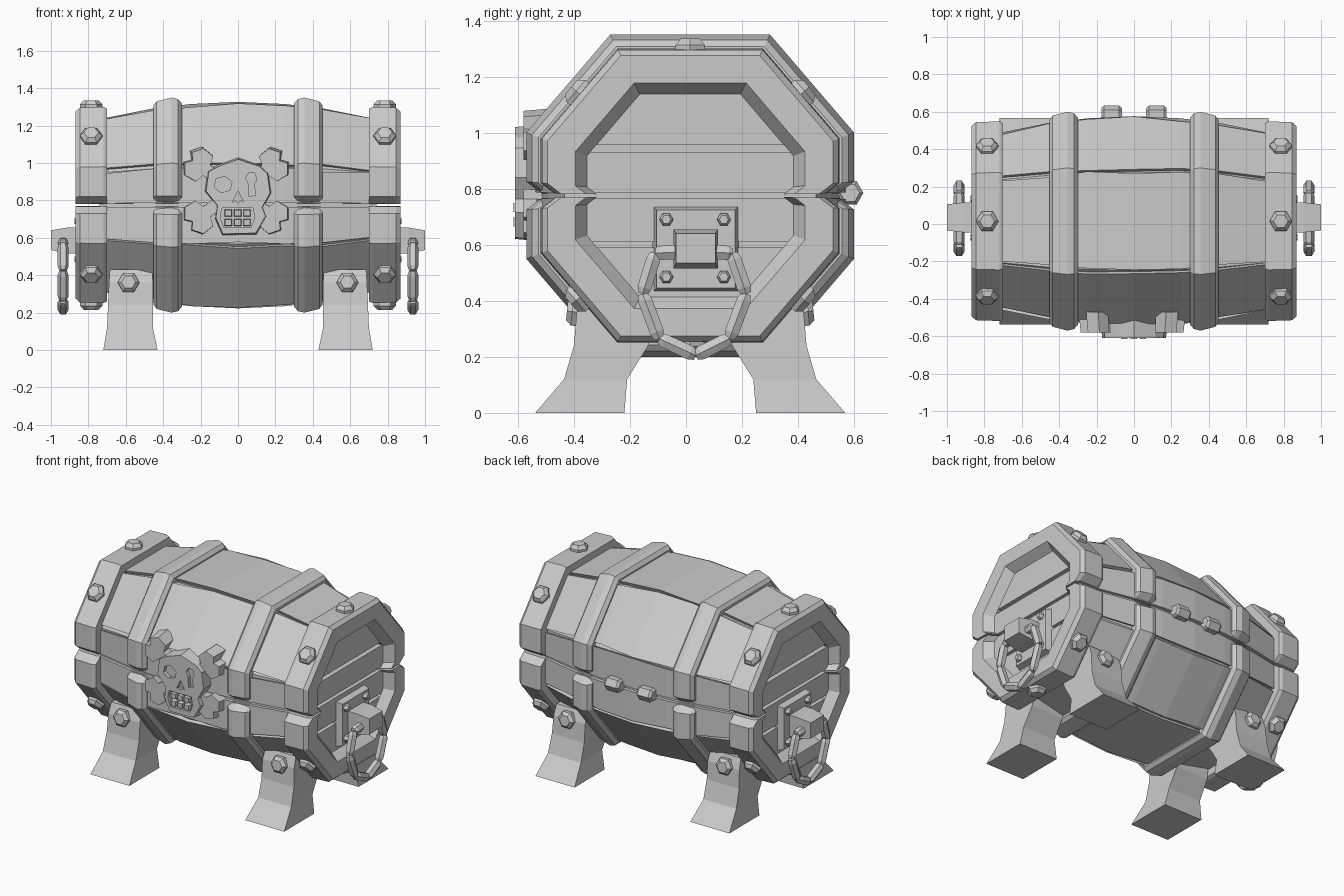
import bpy, bmesh, math, random
from mathutils import Vector, Matrix

if "Cube" in bpy.data.objects:
    bpy.data.objects.remove(bpy.data.objects["Cube"])

random.seed(4)
CY, CZ = 0.015, 0.775                     # barrel axis
grey = bpy.data.materials.new("grey")
grey.diffuse_color = (0.6, 0.6, 0.6, 1)
grey.use_nodes = True
grey.node_tree.nodes["Principled BSDF"].inputs["Base Color"].default_value = grey.diffuse_color


def make(name, verts, faces):
    me = bpy.data.meshes.new(name)
    me.from_pydata(verts, [], faces)
    bm = bmesh.new()
    bm.from_mesh(me)
    bmesh.ops.recalc_face_normals(bm, faces=bm.faces)
    bm.to_mesh(me)
    bm.free()
    me.materials.append(grey)
    ob = bpy.data.objects.new(name, me)
    bpy.context.collection.objects.link(ob)
    return ob


def loft(name, rings):
    """Skin a list of equal closed rings and cap both ends."""
    n = len(rings[0])
    verts = [p for r in rings for p in r]
    faces = [(i * n + j, i * n + (j + 1) % n, (i + 1) * n + (j + 1) % n, (i + 1) * n + j)
             for i in range(len(rings) - 1) for j in range(n)]
    faces += [tuple(range(n)), tuple(range(len(verts) - n, len(verts)))]
    return make(name, verts, faces)


def slab_y(name, pts, y0, y1, inset=1.0):
    """Extrude an x/z outline along y, the front optionally tapered."""
    cx = sum(p[0] for p in pts) / len(pts)
    cz = sum(p[1] for p in pts) / len(pts)
    return loft(name, [[(x, y0, z) for x, z in pts],
                       [(cx + (x - cx) * inset, y1, cz + (z - cz) * inset) for x, z in pts]])


def slab_x(name, pts, x0, x1, inset=1.0):
    cy = sum(p[0] for p in pts) / len(pts)
    cz = sum(p[1] for p in pts) / len(pts)
    return loft(name, [[(x0, y, z) for y, z in pts],
                       [(x1, cy + (y - cy) * inset, cz + (z - cz) * inset) for y, z in pts]])


def bolt(name, pos, normal, r=0.06, h=0.04):
    normal = Vector(normal).normalized()
    q = normal.to_track_quat('Z', 'Y')
    rings = []
    for rr, d in ((r, -0.02), (r, h * 0.45), (r * 0.65, h)):
        rings.append([tuple(Vector(pos) + q @ Vector((rr * math.cos(k * math.pi / 3),
                     rr * math.sin(k * math.pi / 3), d))) for k in range(6)])
    loft(name, rings)


def at(x, y, z, s):
    return (x, CY + y * s, CZ + z * s)


# Half octagon with notched ends, shared by the hoops
ARC = [(0.53, 0.008), (0.585, 0.05), (0.585, 0.225), (0.285, 0.575)]
ARC += [(-y, z) for y, z in reversed(ARC)]
OCT = [(0.585, 0.225), (0.285, 0.575), (-0.285, 0.575), (-0.585, 0.225),
       (-0.585, -0.225), (-0.285, -0.575), (0.285, -0.575), (0.585, -0.225)]


def hoop(name, section, side):
    for part, up in (("upper", 1), ("lower", -1)):
        loft(part + "_" + name, [[at(x * side, y, z * up, s) for x, s in section] for y, z in ARC])


# Barrel core and staves
BODY = [(-0.74, 0.80), (-0.45, 0.90), (-0.25, 0.94), (0, 0.96), (0.25, 0.94), (0.45, 0.90), (0.74, 0.80)]
loft("barrel_core", [[at(x, y, z, s * 0.96) for y, z in OCT] for x, s in BODY])
EDGES = [((0.585, 0.012), (0.585, 0.225)), ((0.585, 0.225), (0.285, 0.575)),
         ((0.285, 0.575), (-0.285, 0.575)), ((-0.285, 0.575), (-0.585, 0.225)),
         ((-0.585, 0.225), (-0.585, 0.012))]
for part, up in (("lid", 1), ("base", -1)):
    for i, (p, q) in enumerate(EDGES):
        p, q = Vector(p), Vector(q)
        d = (q - p).normalized()
        rings = []
        for x, s in BODY:
            a = p + d * (random.uniform(0, 0.028) if i else 0)
            b = q - d * (random.uniform(0, 0.028) if i < 4 else 0)
            rings.append([at(x, a.x, a.y * up, s), at(x, b.x, b.y * up, s),
                          at(x, b.x, b.y * up, s * 0.93), at(x, a.x, a.y * up, s * 0.93)])
        loft(part + "_stave", rings)


def half_width(z, s):
    z = abs(z) / s
    return s * (0.585 if z <= 0.225 else 0.585 - (z - 0.225) * 0.3 / 0.35)


for side in (-1, 1):
    # Iron hoops and end rims
    hoop("hoop", [(0.30, 0.84), (0.30, 0.945), (0.32, 0.985), (0.355, 1.0), (0.435, 0.965),
                  (0.452, 0.925), (0.452, 0.84)], side)
    hoop("end_rim", [(0.70, 0.63), (0.70, 0.895), (0.72, 0.912), (0.845, 0.905), (0.868, 0.87),
                     (0.868, 0.70), (0.81, 0.63)], side)

    # End boards
    s = 0.68
    for z0, z1 in ((-0.38, -0.185), (-0.165, -0.01), (0.01, 0.155), (0.18, 0.38)):
        zs = [z0] + [k for k in (-0.225 * s, 0.225 * s) if z0 < k < z1] + [z1]
        pts = [(half_width(z, s), z) for z in zs]
        pts += [(-w, z) for w, z in reversed(pts)]
        slab_x("end_board", [(CY + y, CZ + z) for y, z in pts], side * 0.73, side * 0.81)

    # Rim bolts on the six sloped and flat faces
    for y, z, ny, nz in ((0, 0.575, 0, 1), (0.435, 0.40, 0.76, 0.65), (-0.435, 0.40, -0.76, 0.65)):
        for up in (1, -1):
            bolt("rim_bolt", at(side * 0.785, y, z * up, 0.905), (0, ny, nz * up))

    # Handle plate, its bolts and the bracket
    rect = lambda y0, y1, z0, z1: [(y0, z0), (y1, z0), (y1, z1), (y0, z1)]
    slab_x("handle_plate", rect(-0.12, 0.19, 0.43, 0.74), side * 0.79, side * 0.85, 0.9)
    for y in (-0.07, 0.135):
        for z in (0.485, 0.69):
            bolt("plate_bolt", (side * 0.85, y, z), (side, 0, 0), 0.025, 0.025)
    loft("handle_bracket", [[(side * x, y, z) for y, z in rect(*r)] for x, r in (
        (0.83, (-0.045, 0.115, 0.515, 0.655)), (0.91, (-0.045, 0.115, 0.515, 0.655)),
        (1.0, (-0.035, 0.105, 0.535, 0.64)))])

    # Ring handle of chunky bars
    path = [(-0.01, 0.575), (-0.11, 0.57), (-0.155, 0.425), (-0.095, 0.265), (0.035, 0.205),
            (0.155, 0.265), (0.215, 0.425), (0.165, 0.57), (0.08, 0.575)]
    for (ya, za), (yb, zb) in zip(path, path[1:]):
        a, b = Vector((side * 0.935, ya, za)), Vector((side * 0.935, yb, zb))
        d = (b - a).normalized()
        nrm = Vector((1, 0, 0)).cross(d)
        rings = []
        for t, r in ((0, 0.02), (0.15, 0.029), (0.85, 0.029), (1, 0.02)):
            c = a.lerp(b, t)
            rings.append([tuple(c + Vector((1, 0, 0)) * r * math.cos(k * math.pi / 3)
                                + nrm * r * math.sin(k * math.pi / 3)) for k in range(6)])
        loft("handle_bar", rings)

    # Legs: flared feet rising into the belly
    for front in (-1, 1):
        rings = []
        for z, y0, y1, x0, x1 in ((0, 0.235, 0.553, 0.43, 0.72), (0.12, 0.225, 0.45, 0.455, 0.70),
                                  (0.24, 0.15, 0.415, 0.455, 0.695), (0.36, 0.13, 0.405, 0.455, 0.69),
                                  (0.43, 0.13, 0.38, 0.46, 0.685)):
            rings.append([(side * x0, CY + front * y0, z), (side * x1, CY + front * y0, z),
                          (side * x1, CY + front * y1, z), (side * x0, CY + front * y1, z)])
        loft("leg", rings)
        bolt("leg_bolt", (side * 0.585, CY + front * 0.405, 0.36), (0, front, 0.1), 0.058, 0.035)

    # Hinge knuckles at the back
    hx = 0.12 * side
    loft("hinge", [[(hx + dx, 0.585 + r * math.cos(k * math.pi / 3), 0.785 + r * math.sin(k * math.pi / 3))
                    for k in range(6)] for dx, r in ((-0.055, 0.035), (-0.04, 0.048), (0.04, 0.048), (0.055, 0.035))])

# Crossed bones
quarter = [(0.20, 0.035), (0.215, 0.085), (0.285, 0.09), (0.325, 0.035)]
outline = quarter + [(0.295, 0)] + [(x, -z) for x, z in reversed(quarter)]
outline += [(-x, -z) for x, z in outline]
for ang in (35, -35):
    rot = Matrix.Rotation(math.radians(ang), 2)
    pts = [rot @ Vector(p) for p in outline]
    slab_y("crossed_bone", [(p.x - 0.01, p.y + 0.85) for p in pts], -0.47, -0.58, 0.96)

# Skull lock plate with cut eyes, nose and mouth
skull = slab_y("skull", [(-0.18, 0.85), (-0.165, 0.96), (-0.10, 0.995), (0, 1.03), (0.12, 0.99), (0.165, 0.95),
                         (0.18, 0.84), (0.135, 0.76), (0.155, 0.71), (0.10, 0.615), (-0.085, 0.61),
                         (-0.125, 0.70), (-0.115, 0.77)], -0.50, -0.61, 0.95)
eye = [(-0.08 + 0.05 * math.cos(k * math.pi / 3 + 0.3), 0.885 + 0.045 * math.sin(k * math.pi / 3 + 0.3))
       for k in range(6)]
keyhole = [(0.055, 0.89), (0.04, 0.92), (0.06, 0.95), (0.09, 0.945), (0.10, 0.91), (0.085, 0.885),
           (0.095, 0.83), (0.06, 0.82)]
nose = [(0, 0.85), (0.03, 0.79), (0.012, 0.80), (0, 0.785), (-0.012, 0.80), (-0.03, 0.79)]
mouth = [(-0.095, 0.71), (-0.085, 0.76), (0.08, 0.76), (0.09, 0.71), (0.07, 0.655), (-0.075, 0.655)]
for label, pts in (("eye", eye), ("keyhole", keyhole), ("nose", nose), ("mouth", mouth)):
    cutter = slab_y(label + "_cutter", pts, -0.585, -0.65)
    cutter.hide_render = True
    cutter.hide_set(True)
    mod = skull.modifiers.new(label, 'BOOLEAN')
    mod.operation, mod.solver, mod.object = 'DIFFERENCE', 'EXACT', cutter

# Teeth
for x in (-0.052, -0.002, 0.048):
    for z in (0.682, 0.733):
        slab_y("tooth", [(x - 0.021, z - 0.02), (x + 0.021, z - 0.02), (x + 0.021, z + 0.02), (x - 0.021, z + 0.02)],
               -0.57, -0.615, 0.8)
